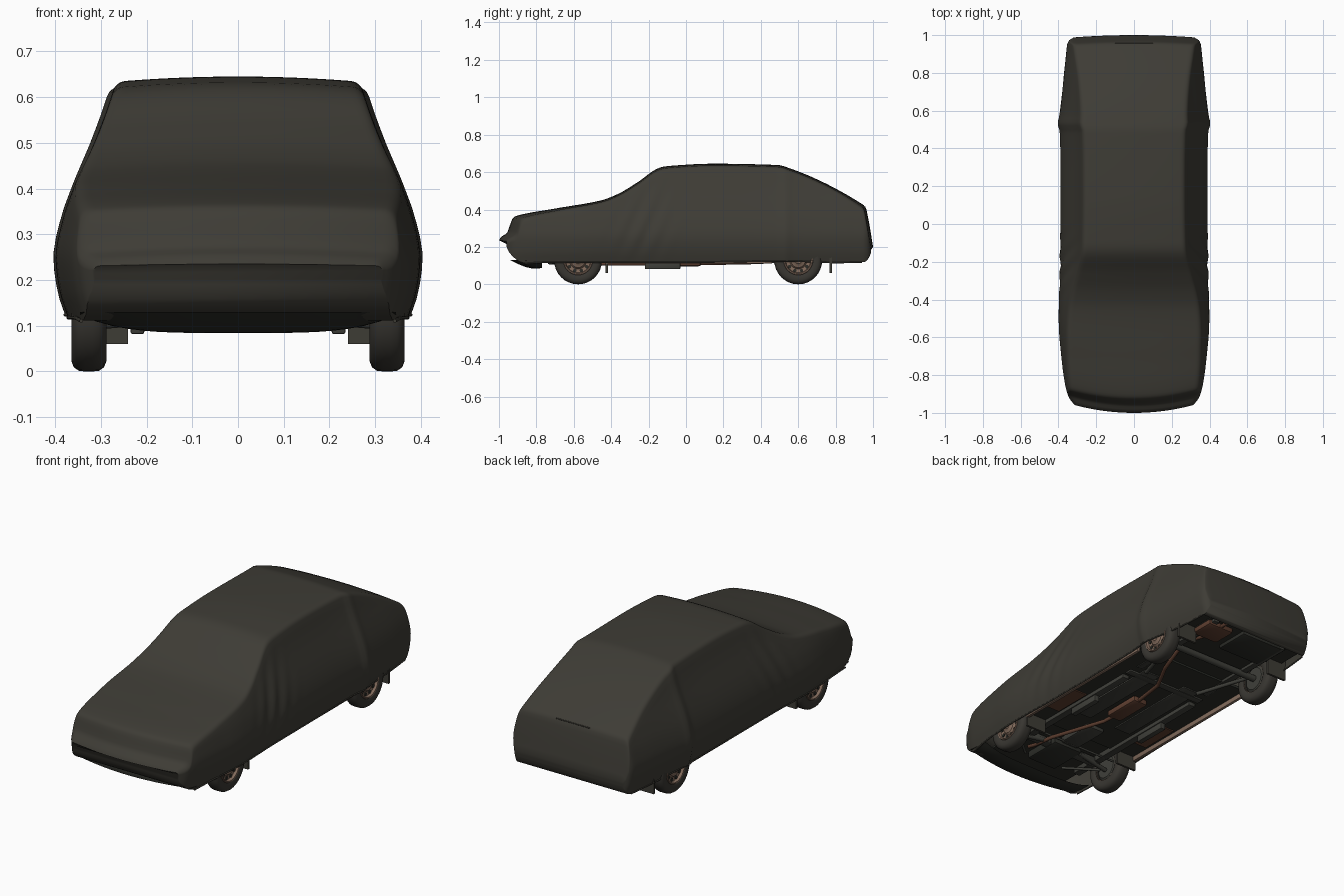
import bpy, bmesh, math
from mathutils import Vector

if "Cube" in bpy.data.objects:
    bpy.data.objects.remove(bpy.data.objects["Cube"])

def mat(name, c):
    m = bpy.data.materials.new(name)
    m.diffuse_color = (*c, 1)
    m.use_nodes = True
    m.node_tree.nodes["Principled BSDF"].inputs["Base Color"].default_value = m.diffuse_color
    return m

CLOTH = mat("cover_cloth", (0.048, 0.045, 0.036))
RUBBER = mat("tyre_rubber", (0.040, 0.037, 0.031))
RIM = mat("rim_tan", (0.22, 0.145, 0.105))
RUST = mat("exhaust_rust", (0.115, 0.050, 0.030))
FLOOR = mat("underbody_dark", (0.026, 0.027, 0.022))
FRAME = mat("chassis_grey", (0.050, 0.050, 0.042))

def finish(name, bm, m, angle=40):
    bmesh.ops.recalc_face_normals(bm, faces=bm.faces)
    me = bpy.data.meshes.new(name)
    bm.to_mesh(me)
    bm.free()
    me.materials.append(m)
    ob = bpy.data.objects.new(name, me)
    bpy.context.collection.objects.link(ob)
    bpy.ops.object.select_all(action='DESELECT')
    ob.select_set(True)
    bpy.context.view_layer.objects.active = ob
    bpy.ops.object.shade_smooth_by_angle(angle=math.radians(angle))
    return ob

def curve(keys):
    """Smooth monotone interpolation through (position, value) pairs."""
    X, Y = zip(*keys)
    d = [(Y[i + 1] - Y[i]) / (X[i + 1] - X[i]) for i in range(len(X) - 1)]
    t = [d[0]] + [0 if a * b <= 0 else 2 * a * b / (a + b) for a, b in zip(d, d[1:])] + [d[-1]]
    def f(x):
        x = min(max(x, X[0]), X[-1])
        i = max(k for k in range(len(X) - 1) if X[k] <= x)
        h = X[i + 1] - X[i]
        u = (x - X[i]) / h
        return ((1 + 2 * u) * (1 - u) ** 2 * Y[i] + u * (1 - u) ** 2 * h * t[i]
                + u * u * (3 - 2 * u) * Y[i + 1] + u * u * (u - 1) * h * t[i + 1])
    return f

def box(name, x, y, z, m, bevel=0.0):
    """Box from (min, max) ranges."""
    bm = bmesh.new()
    bmesh.ops.create_cube(bm, size=1)
    for v in bm.verts:
        v.co = Vector([(a + b) / 2 + c * (b - a) for (a, b), c in zip((x, y, z), v.co)])
    if bevel:
        bmesh.ops.bevel(bm, geom=bm.edges[:], offset=bevel, segments=2, affect='EDGES', profile=0.5)
    return finish(name, bm, m)

def tube(name, pts, r, m):
    cu = bpy.data.curves.new(name, 'CURVE')
    cu.dimensions = '3D'
    cu.bevel_depth = r
    cu.bevel_resolution = 3
    cu.use_fill_caps = True
    sp = cu.splines.new('POLY')
    sp.points.add(len(pts) - 1)
    for p, c in zip(sp.points, pts):
        p.co = (*c, 1)
    cu.materials.append(m)
    ob = bpy.data.objects.new(name, cu)
    bpy.context.collection.objects.link(ob)
    bpy.ops.object.select_all(action='DESELECT')
    ob.select_set(True)
    bpy.context.view_layer.objects.active = ob
    bpy.ops.object.convert(target='MESH')
    bpy.ops.object.shade_smooth_by_angle(angle=math.radians(50))

def lathe(name, profile, centre, side, m, n=32):
    """Spin (radius, x) points around the x axis."""
    bm = bmesh.new()
    rings = [[bm.verts.new((centre[0] + side * x, centre[1] + r * math.cos(k * math.tau / n),
                            centre[2] + r * math.sin(k * math.tau / n))) for k in range(n)]
             for r, x in profile]
    for a, b in zip(rings, rings[1:]):
        for k in range(n):
            bm.faces.new((a[k], a[(k + 1) % n], b[(k + 1) % n], b[k]))
    bmesh.ops.remove_doubles(bm, verts=bm.verts, dist=1e-5)
    return finish(name, bm, m, 35)

# Cloth cover: sections lofted along the car
top = curve([(-1, .235), (-.99, .252), (-.957, .275), (-.94, .32), (-.925, .355), (-.9, .368), (-.7, .405),
             (-.45, .45), (-.36, .485), (-.26, .545), (-.14, .624), (-.1, .632), (.15, .645), (.49, .638),
             (.55, .622), (.94, .43), (.96, .412), (.975, .35), (1, .2)])
hem = curve([(-1, .20), (-.985, .165), (-.935, .122), (-.88, .11), (-.75, .118), (0, .118), (.55, .124),
             (.8, .116), (.965, .12), (.985, .135), (1, .165)])
plan = curve([(-1, .78), (-.97, .85), (-.9, .90), (-.7, .955), (-.5, .985), (-.2, .965), (.3, .962),
              (.49, .972), (.53, 1.0), (.57, .978), (.9, .89), (.96, .875), (.985, .85), (1, .80)])
girth = curve([(.08, .365), (.12, .378), (.18, .397), (.25, .405), (.33, .39), (.42, .358), (.5, .324), (.6, .288),
               (.65, .275)])

def half_section(y):
    zt, zb, s = top(y), hem(y), plan(y)
    c = min(.03, .35 * (zt - zb))
    zc = zt - c
    pts = []
    for i in range(15):
        u = i / 14
        z = zb + (zc - zb) * u
        # soft folds falling from the windscreen pillar
        fade = math.exp(-((y + .22) / .13) ** 2) * math.sin(math.pi * u)
        pts.append((girth(z) * s + .005 * fade * math.sin(62 * (y - .45 * z)), z))
    xc = girth(zc) * s
    p0, p1, p2 = Vector((xc, zc)), Vector((xc - .25 * c, zt - .3 * c)), Vector((xc - 1.2 * c, zt - .3 * c))
    for i in range(1, 6):
        u = i / 5
        pts.append(tuple(p0 * (1 - u) ** 2 + p1 * 2 * u * (1 - u) + p2 * u * u))
    for i in range(1, 9):
        x = p2.x * (1 - i / 8)
        pts.append((x, zt - .3 * c * (x / p2.x) ** 2))
    return pts

ys = [-1, -.996, -.99, -.98, -.968, -.957, -.95, -.943, -.936, -.93, -.922, -.912]
ys += [-.9 + .02 * i for i in range(93)] + [.95, .957, .963, .968, .974, .98, .987, .994, 1]
bm = bmesh.new()
rows = []
for y in ys:
    h = half_section(y)
    sec = h + [(-x, z) for x, z in reversed(h[:-1])]
    nose = min(1, max(0, (-.6 - y) / .35))
    tail = min(1, max(0, (y - .8) / .2))
    rows.append([bm.verts.new((x, y + (.42 * nose - .12 * tail) * x * x, z)) for x, z in sec])
for y, a, b in zip(ys, rows, rows[1:]):
    for i in range(len(a) - 1):
        bm.faces.new((a[i], a[i + 1], b[i + 1], b[i]))
    if y < -.9 or y > .955:                      # tucked under at both ends
        bm.faces.new((a[0], b[0], b[-1], a[-1]))
bm.faces.new(rows[0])
bm.faces.new(rows[-1])
finish("car_cover", bm, CLOTH, 60)

# Rolled hem along each side and seam over the tail
for s in (-1, 1):
    tube("cover_hem", [(s * girth(hem(y)) * plan(y), y, hem(y)) for y in ys[14:-8:3]], .004, CLOTH)
tube("tail_seam", [(-.1, .957, .414), (.1, .957, .414)], .003, CLOTH)

# Sagging front valance under the nose
bm = bmesh.new()
grid = []
for j in range(7):
    v = j / 6
    row = []
    for i in range(21):
        x = -.345 + .69 * i / 20
        drop = .13 - .046 * math.sin(math.pi * .62 * v) * (1 - (x / .36) ** 4)
        row.append(bm.verts.new((x, -.94 + .17 * v + .42 * x * x * (1 - v), drop)))
    grid.append(row)
for a, b in zip(grid, grid[1:]):
    for i in range(20):
        bm.faces.new((a[i], a[i + 1], b[i + 1], b[i]))
finish("front_valance", bm, FLOOR, 60)

# Underbody floor, tunnel, panels and rails
box("floor_pan", (-.25, .25), (-.86, .93), (.145, .155), FLOOR)
box("centre_floor", (-.355, .355), (-.43, .46), (.135, .15), FLOOR)
box("tail_floor", (-.33, .33), (.74, .95), (.15, .16), FLOOR)
box("engine_sump", (-.09, .09), (-.74, -.52), (.105, .15), FLOOR, .012)
box("gearbox", (-.055, .055), (-.52, -.3), (.115, .15), FRAME, .012)
box("spare_wheel_well", (-.22, .04), (.72, .92), (.125, .155), FLOOR, .012)
for s in (-1, 1):
    def X(a, b):
        return tuple(sorted((s * a, s * b)))
    box("floor_rail", X(.2, .24), (-.72, .2), (.115, .145), FRAME, .004)
    box("jacking_rail", X(.205, .235), (-.22, -.03), (.082, .12), FRAME, .004)
    box("rear_rail", X(.2, .235), (.3, .92), (.13, .155), FRAME, .004)
    box("floor_panel", X(.08, .18), (-.25, .3), (.128, .14), FRAME, .005)
    box("rust_panel", X(.25, .33), (-.3, -.08), (.129, .136), RUST)
    box("side_sill", X(.345, .362), (-.43, .46), (.11, .14), RIM, .004)
    box("front_mudflap", X(.24, .36), (-.43, -.418), (.06, .17), CLOTH)
    box("rear_mudflap", X(.24, .355), (.768, .78), (.06, .17), CLOTH)
    tube("front_arm", [(s * .1, -.55, .12), (s * .29, -.575, .105)], .012, FRAME)
    tube("front_strut", [(s * .12, -.72, .12), (s * .27, -.59, .105)], .007, FRAME)
    tube("rear_trailing_arm", [(s * .17, .3, .125), (s * .26, .6, .12)], .01, FRAME)
box("front_crossmember", (-.24, .24), (-.6, -.55), (.11, .14), FRAME, .006)
box("mid_crossmember", (-.24, .24), (.22, .26), (.125, .145), FRAME, .005)
tube("rear_axle", [(-.3, .6, .128), (.3, .6, .128)], .018, FRAME)
tube("track_rod", [(-.28, -.5, .12), (.28, -.5, .12)], .006, FRAME)

# Exhaust line
tube("exhaust_pipe", [(.13, -.68, .135), (.14, -.62, .115), (.13, -.5, .11), (.03, -.2, .11), (.02, 0, .11),
                      (.05, .25, .115), (.13, .4, .118), (.16, .5, .13), (.17, .58, .158), (.17, .66, .158),
                      (.17, .76, .135), (.17, .95, .13)], .010, RUST)
box("centre_muffler", (-.025, .065), (-.14, .08), (.096, .132), RUST, .014)
box("rear_silencer", (.09, .25), (.76, .90), (.118, .155), RUST, .015)

# Wheels
tyre = [(.076, -.032), (.09, -.037), (.106, -.038), (.119, -.033), (.1265, -.022), (.128, -.008)]
tyre += [(r, -x) for r, x in reversed(tyre)] + [tyre[0]]
rim = [(.072, -.03), (.079, -.028), (.079, .032), (.076, .037), (.070, .036), (.066, .022), (.046, .019),
       (.038, .029), (.022, .032), (.018, .036), (0, .036)]
for s in (-1, 1):
    for label, y in (("front", -.577), ("rear", .6)):
        c = (s * .326, y, .128)
        lathe(label + "_tyre", tyre, c, s, RUBBER)
        lathe(label + "_rim", rim, c, s, RIM)
        lathe(label + "_brake_drum", [(0, -.03), (.06, -.03), (.072, -.02)], c, s, FRAME)
        # dark cooling slots in the rim
        for k in range(10):
            a = k * math.tau / 10
            hc = (c[0], y + .057 * math.cos(a), .128 + .057 * math.sin(a))
            lathe("rim_slot", [(0, .0245), (.0095, .0245), (.0095, .019)], hc, s, FLOOR, 10)
